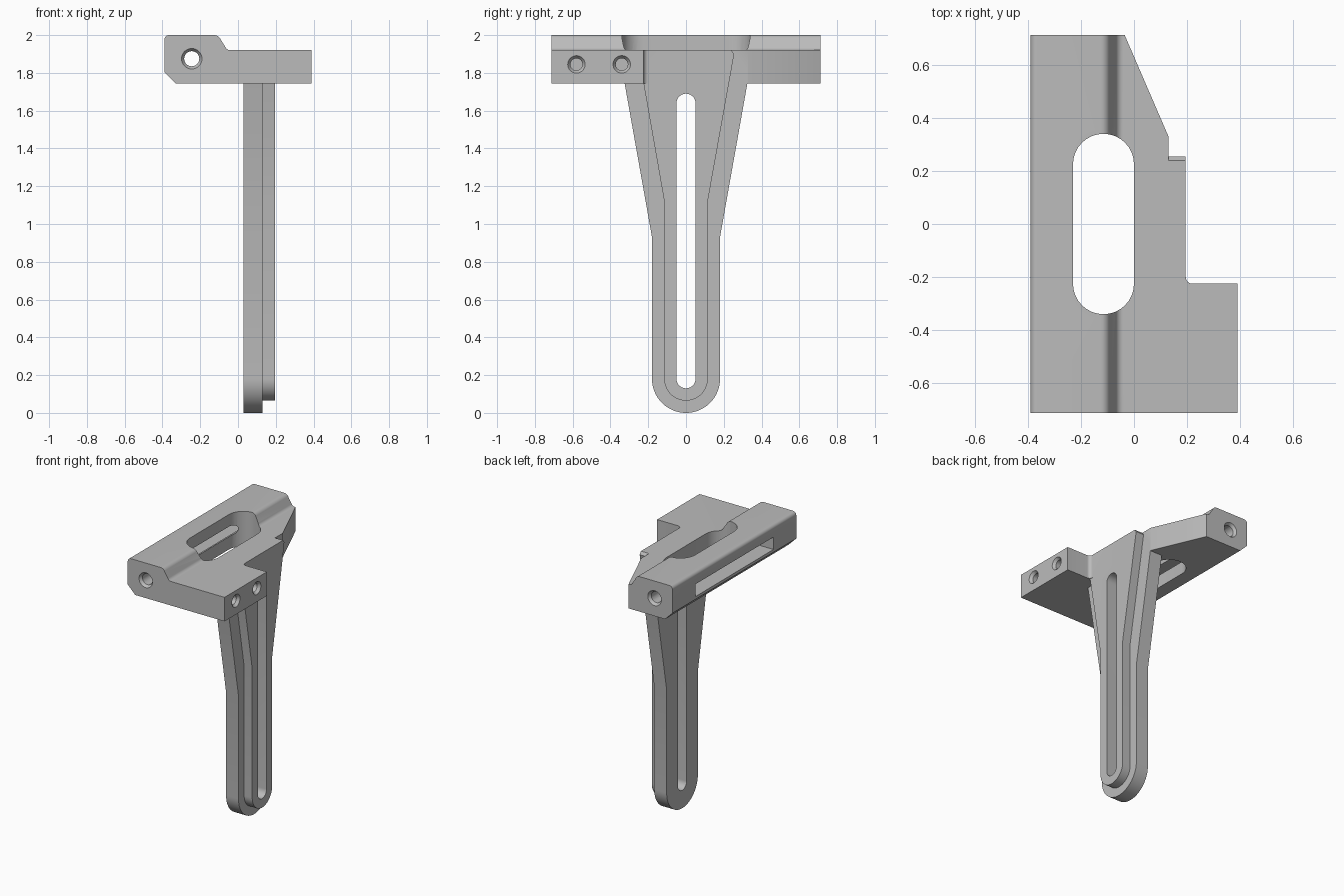
import bpy, bmesh, math
from math import pi, cos, sin
from mathutils import Vector

if "Cube" in bpy.data.objects:
    bpy.data.objects.remove(bpy.data.objects["Cube"], do_unlink=True)

GREY = (0.5, 0.5, 0.5, 1)
mat = bpy.data.materials.new("machined grey")
mat.use_nodes = True
mat.diffuse_color = GREY
mat.node_tree.nodes["Principled BSDF"].inputs["Base Color"].default_value = GREY


def prism(name, pts, axis, lo, hi):
    """Extrude a 2D outline along one axis between lo and hi."""
    place = {"x": lambda a, b, t: (t, a, b),
             "y": lambda a, b, t: (a, t, b),
             "z": lambda a, b, t: (a, b, t)}[axis]
    bm = bmesh.new()
    face = bm.faces.new([bm.verts.new(place(a, b, lo)) for a, b in pts])
    ext = bmesh.ops.extrude_face_region(bm, geom=[face])
    move = Vector(place(0, 0, hi - lo))
    bmesh.ops.translate(bm, vec=move,
                        verts=[g for g in ext["geom"] if isinstance(g, bmesh.types.BMVert)])
    bmesh.ops.recalc_face_normals(bm, faces=bm.faces)
    me = bpy.data.meshes.new(name)
    bm.to_mesh(me)
    bm.free()
    me.materials.append(mat)
    ob = bpy.data.objects.new(name, me)
    bpy.context.collection.objects.link(ob)
    return ob


def arc(cx, cy, r, a0, a1, n=16):
    return [(cx + r * cos(math.radians(a0 + (a1 - a0) * i / n)),
             cy + r * sin(math.radians(a0 + (a1 - a0) * i / n))) for i in range(n + 1)]


def slot(cx, lo, hi, r):
    return arc(cx, lo + r, r, 180, 360) + arc(cx, hi - r, r, 0, 180)


def combine(target, tool, op):
    """Apply a boolean and discard the tool."""
    mod = target.modifiers.new("cut", "BOOLEAN")
    mod.operation, mod.object, mod.solver = op, tool, "EXACT"
    bpy.context.view_layer.objects.active = target
    bpy.ops.object.modifier_apply(modifier=mod.name)
    bpy.data.objects.remove(tool, do_unlink=True)


def drill(target, axis, a, b, lo, hi, r):
    combine(target, prism("drill", arc(a, b, r, 0, 348.75, 31), axis, lo, hi), "DIFFERENCE")


def countersink(target, axis, a, b, surface, inward, r_out, r_in):
    """Conical mouth of a drilled hole."""
    tool = prism("countersink", arc(a, b, r_out, 0, 348.75, 31), axis,
                 surface - inward * 0.001, surface + inward * 0.02)
    k = "xyz".index(axis)
    centre = {"x": (0, a, b), "y": (a, 0, b)}[axis]
    for v in tool.data.vertices:
        if abs(v.co[k] - surface) > 0.01:
            for j in range(3):
                if j != k:
                    v.co[j] = centre[j] + (v.co[j] - centre[j]) * r_in / r_out
    combine(target, tool, "DIFFERENCE")


# Mounting block: stepped side profile trimmed by its plan outline
profile = ([(-0.33, 1.745), (0.39, 1.745), (0.39, 1.92)]
           + arc(-0.04, 1.95, 0.03, 270, 200, 8)
           + arc(-0.125, 1.965, 0.035, 20, 90, 8)
           + arc(-0.365, 1.975, 0.025, 90, 180, 8) + [(-0.39, 1.805)])
block = prism("mounting_block", profile, "y", -0.712, 0.712)
plan = ([(-0.5, -0.8), (0.5, -0.8), (0.5, -0.225)]
        + arc(0.22, -0.2, 0.025, 270, 180, 8)
        + [(0.195, 0.1), (0.13, 0.1), (0.13, 0.33), (-0.035, 0.712), (-0.035, 0.8), (-0.5, 0.8)])
combine(block, prism("plan_trim", plan, "z", 1.5, 2.2), "INTERSECT")

# Leg plate with flared top
plate = prism("leg_plate", arc(0, 0.18, 0.18, 180, 360, 32)
              + [(0.18, 0.93), (0.325, 1.745), (0.325, 1.8), (-0.325, 1.8), (-0.325, 1.745),
                 (-0.18, 0.93)], "x", 0.03, 0.13)

# Raised rib on the plate, reaching the step of the block
rib = prism("leg_rib", arc(0, 0.18, 0.115, 180, 360, 32)
            + [(0.115, 1.12), (0.255, 1.9), (0.24, 1.92), (-0.2, 1.92), (-0.225, 1.745),
               (-0.115, 1.12)], "x", 0.1, 0.195)
combine(plate, rib, "UNION")
combine(plate, prism("leg_slot", slot(0, 0.13, 1.69, 0.05), "x", -0.05, 0.3), "DIFFERENCE")
combine(block, plate, "UNION")
block.name = "slotted_bracket"

# Openings in the block: upright slot, side window, long bore
combine(block, prism("top_slot", slot(-0.115, -0.34, 0.34, 0.115), "z", 1.6, 2.2), "DIFFERENCE")
window = [(-0.45, 1.825), (0.45, 1.825), (0.45, 1.915), (-0.45, 1.915)]
combine(block, prism("side_window", window, "x", -0.5, -0.245), "DIFFERENCE")
drill(block, "y", -0.245, 1.875, -0.8, 0.8, 0.04)
for side in (-1, 1):
    countersink(block, "y", -0.245, 1.875, side * 0.712, -side, 0.055, 0.04)

# Two screw holes in the end face
for y in (-0.58, -0.34):
    drill(block, "x", y, 1.845, 0.15, 0.5, 0.032)
    countersink(block, "x", y, 1.845, 0.39, -1, 0.047, 0.032)

bpy.ops.object.select_all(action="DESELECT")
block.select_set(True)
bpy.context.view_layer.objects.active = block
bpy.ops.object.shade_smooth_by_angle(angle=math.radians(25))
